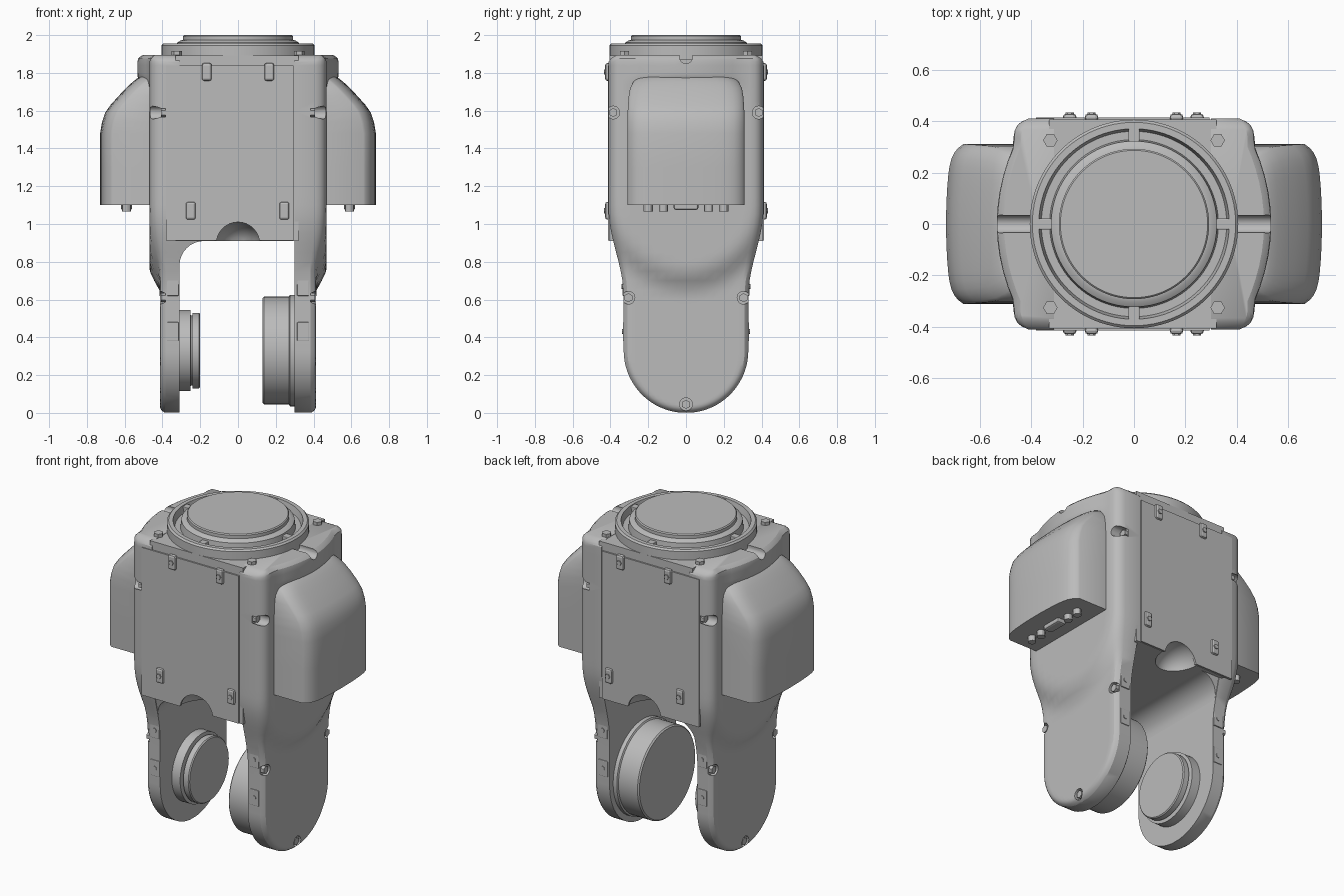
import bpy, bmesh, math
from mathutils import Matrix, Vector

if "Cube" in bpy.data.objects:
    bpy.data.objects.remove(bpy.data.objects["Cube"])

GREY = (0.5, 0.5, 0.5, 1)
grey = bpy.data.materials.new("cast_grey")
grey.use_nodes = True
grey.diffuse_color = GREY
grey.node_tree.nodes["Principled BSDF"].inputs["Base Color"].default_value = GREY


def finish(name, bm):
    bmesh.ops.recalc_face_normals(bm, faces=bm.faces)
    mesh = bpy.data.meshes.new(name)
    bm.to_mesh(mesh)
    bm.free()
    mesh.materials.append(grey)
    ob = bpy.data.objects.new(name, mesh)
    bpy.context.collection.objects.link(ob)
    return ob


def smooth(ob, angle=30):
    bpy.ops.object.select_all(action='DESELECT')
    ob.select_set(True)
    bpy.context.view_layer.objects.active = ob
    bpy.ops.object.shade_smooth_by_angle(angle=math.radians(angle))


def loft(name, rings):
    """Skin a stack of equal rings and cap both ends."""
    bm = bmesh.new()
    rows = [[bm.verts.new(p) for p in ring] for ring in rings]
    n = len(rows[0])
    for a, b in zip(rows, rows[1:]):
        for i in range(n):
            j = (i + 1) % n
            bm.faces.new((a[i], a[j], b[j], b[i]))
    bm.faces.new(rows[0])
    bm.faces.new(rows[-1])
    return finish(name, bm)


def lathe(name, profile, axis='Z', at=(0, 0, 0), sides=64):
    """Turn (radius, height) pairs about an axis."""
    turn = Vector((0, 0, 1)).rotation_difference(
        Vector([float(axis == c) for c in 'XYZ'])).to_matrix()
    rings = []
    for r, h in profile:
        rings.append([turn @ Vector((r * math.cos(k * math.tau / sides),
                                     r * math.sin(k * math.tau / sides), h)) + Vector(at)
                      for k in range(sides)])
    ob = loft(name, rings)
    smooth(ob)
    return ob


def box(name, low, high, bevel=0):
    bm = bmesh.new()
    bmesh.ops.create_cube(bm, size=1)
    low, high = Vector(low), Vector(high)
    bmesh.ops.transform(bm, verts=bm.verts, matrix=Matrix.Translation((low + high) / 2)
                        @ Matrix.Diagonal((high - low).to_4d()))
    if bevel:
        bmesh.ops.bevel(bm, geom=bm.edges[:], offset=bevel, segments=2,
                        profile=0.5, affect='EDGES')
    return finish(name, bm)


def cut(ob, cutters):
    """Subtract the cutters, then discard them."""
    bpy.context.view_layer.objects.active = ob
    for c in cutters:
        c.hide_render = True
        mod = ob.modifiers.new("cut", 'BOOLEAN')
        mod.operation, mod.object, mod.solver = 'DIFFERENCE', c, 'EXACT'
        bpy.ops.object.modifier_apply(modifier=mod.name)
        bpy.data.objects.remove(c)
    smooth(ob)


def ease(a, b, v):
    t = max(0, min(1, (v - a) / (b - a)))
    return t * t * (3 - 2 * t)


R, TOP = 0.33, 1.895  # arm end radius, casting top


def half_width(z):
    if z < R:
        return math.sqrt(max(1e-6, R * R - (z - R) ** 2))
    return R + 0.08 * ease(0.62, 1.08, z) - 0.045 * max(0, (z - 1.855) / 0.04) ** 2


def outer_x(y, z):
    # shoulder swelling, flared cap and rounded rim
    r = math.hypot(y, min(0, z - 1.1))
    swell = 0.055 * (1 - ease(0.34, 0.47, r))
    flare = (0.12 * (1 - (y / 0.41) ** 2) - swell) * ease(1.68, 1.79, z)
    rim = R - math.hypot(y, z - R) if z < R else half_width(z) - abs(y)
    rim = min(rim, TOP - z)
    return 0.413 + swell + max(0, flare) - 0.028 * max(0, 1 - rim / 0.03) ** 2


# Side arms with bolt pockets
half = [0, 0.15, 0.3, 0.45, 0.6, 0.72, 0.82, 0.89, 0.94, 0.97, 1]
cols = [-t for t in half[:0:-1]] + half
levels = [R - R * math.cos(math.radians(5 + a * 5)) for a in range(18)]
levels += [0.45 + 0.05 * i for i in range(25)]
levels += [1.68, 1.7, 1.72, 1.74, 1.76, 1.78, 1.8, 1.84, 1.86, 1.875, 1.887, TOP]
side_bolts = [(s * y, z) for s in (-1, 1) for y, z in ((0.385, 1.59), (0.305, 0.61))]
side_bolts.append((0, 0.045))

for side, s, inner in (("left", 1, 0.3), ("right", -1, 0.31)):
    rings = []
    for z in levels:
        h = half_width(z)
        rings.append([(s * inner, h, z), (s * inner, -h, z)]
                     + [(s * outer_x(h * t, z), h * t, z) for t in cols])
    arm = loft(side + "_arm", rings)
    cutters = [lathe("pocket", [(0.034, 0.385), (0.034, 0.6)] if s > 0 else
                     [(0.034, -0.6), (0.034, -0.385)], 'X', (0, y, z), 20)
               for y, z in side_bolts]
    cutters.append(lathe("notch", [(0.035, s * 0.38), (0.035, s * 0.7)], 'X',
                         (0, 0, 1.885), 20))
    cut(arm, cutters)
    for y, z in side_bolts:
        lathe(side + "_side_bolt", [(0.024, s * 0.37), (0.024, s * 0.408)], 'X', (0, y, z), 6)

    # Motor cover
    rings = []
    for z, x, w in ((1.1, 0.73, 0.31), (1.3, 0.73, 0.31), (1.48, 0.73, 0.31),
                    (1.54, 0.72, 0.31), (1.59, 0.703, 0.309), (1.63, 0.675, 0.307),
                    (1.68, 0.63, 0.303), (1.72, 0.592, 0.296), (1.75, 0.56, 0.28),
                    (1.77, 0.535, 0.262), (1.782, 0.515, 0.235)):
        rings.append([(s * 0.43, w, z), (s * 0.43, -w, z)]
                     + [(s * (x - 0.022 * t * t - 0.045 * t ** 10), w * t, z) for t in cols])
    smooth(loft(side + "_motor_cover", rings), 40)
    # Connectors under the cover
    for y in (-0.2, -0.12, 0.12, 0.2):
        lathe(side + "_connector", [(0.024, 1.065), (0.024, 1.11)], at=(s * 0.59, y, 0), sides=12)
    box(side + "_socket", (s * 0.59 - 0.03, -0.065, 1.075), (s * 0.59 + 0.03, 0.065, 1.11), 0.01)

    # Pads on the arm edges
    for f in (-1, 1):
        for z in (0.43, 0.67):
            y = f * (half_width(z) - 0.01)
            box(side + "_edge_pad", (s * 0.345 - 0.032, y - 0.014, z - 0.05),
                (s * 0.345 + 0.032, y + 0.014, z + 0.05), 0.004)
            lathe(side + "_pad_bolt", [(0.014, -0.018), (0.014, 0.018)], 'Y',
                  (s * 0.345, y, z), 10)

# Central housing with relief pockets in its lower edges
housing = box("housing", (-0.33, -0.405, 0.91), (0.32, 0.405, TOP - 0.002))
reliefs = []
for f in (-1, 1):
    dome = [(0.13 * math.sin(a * math.pi / 16), 0.18 * -math.cos(a * math.pi / 16))
            for a in range(1, 16)]
    reliefs.append(lathe("relief", dome, 'Y', (0, f * 0.42, 0.882), 32))
cut(housing, reliefs)

# Rounded web joining the housing and the right arm
arc = [(-0.18 - 0.13 * math.sin(a), 0.78 + 0.13 * math.cos(a))
       for a in [math.pi / 16 * k for k in range(9)]]
web = [(-0.18, 0.92), *arc, (-0.33, 0.78), (-0.33, 0.92)]
smooth(loft("corner_web", [[(x, f * (half_width(z) - 0.004), z) for x, z in web]
                           for f in (-1, 1)]))

# Front and back covers with screw tabs
for side, f in (("front", -1), ("back", 1)):
    a, b = sorted((f * 0.4, f * 0.414))
    plate = box(side + "_cover", (-0.38, a, 0.912), (0.293, b, 1.84))
    cut(plate, [lathe("relief", [(0.115, -0.5), (0.115, 0.5)], 'Y', (0, 0, 0.895), 32)])
    for x, z in ((-0.165, 1.805), (0.165, 1.805), (-0.25, 1.07), (0.245, 1.07)):
        a, b = sorted((f * 0.4, f * 0.428))
        box(side + "_tab", (x - 0.026, a, z - 0.047), (x + 0.026, b, z + 0.047), 0.012)
        lathe(side + "_tab_bolt", [(0.016, -0.434), (0.016, -0.41)] if f < 0 else
              [(0.016, 0.41), (0.016, 0.434)], 'Y', (x, 0, z), 6)

# Top flange, ribs and corner bolts
lathe("top_flange", [(0.405, 1.87), (0.405, 1.945), (0.395, 1.955), (0.37, 1.955),
                     (0.36, 1.912), (0.328, 1.912), (0.322, 1.96), (0.303, 1.972),
                     (0.292, 1.974), (0.292, 1.994), (0.286, 2.0)], sides=96)
for dx, dy in ((1, 0), (-1, 0), (0, 1), (0, -1)):
    x, y = dx * 0.35, dy * 0.35
    hx, hy = (0.045, 0.022) if dx else (0.022, 0.045)
    box("flange_rib", (x - hx, y - hy, 1.9), (x + hx, y + hy, 1.95), 0.004)
for x in (-0.325, 0.325):
    for y in (-0.325, 0.325):
        lathe("top_bolt", [(0.028, 1.88), (0.028, 1.915)], at=(x, y, 0), sides=6)

# Joint hubs between the arms
lathe("left_hub", [(0.277, 0.13), (0.285, 0.138), (0.285, 0.27), (0.295, 0.275),
                   (0.295, 0.31)], 'X', (0, 0, R))
lathe("right_hub", [(0.215, -0.32), (0.215, -0.252), (0.185, -0.25), (0.185, -0.242),
                    (0.2, -0.24), (0.2, -0.206), (0.194, -0.2)], 'X', (0, 0, R))
